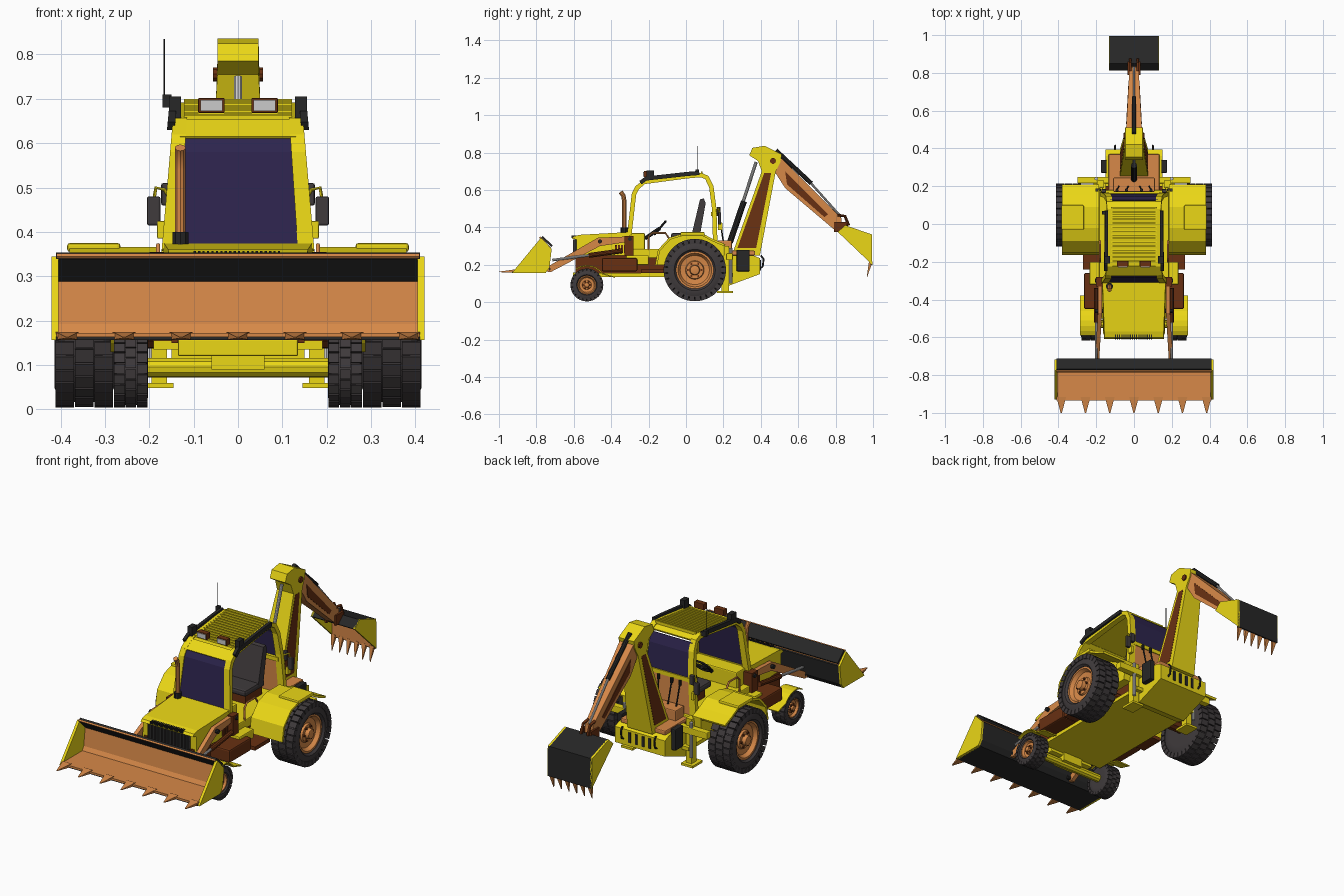
import bpy, bmesh
from math import sin, cos, pi, radians
from mathutils import Vector

if "Cube" in bpy.data.objects:
    bpy.data.objects.remove(bpy.data.objects["Cube"])

COL = dict(yellow=(.83, .68, .008), orange=(.68, .25, .065), brown=(.14, .03, .006), dark=(.02, .02, .02),
           tyre=(.05, .043, .045), glass=(.026, .018, .075), grey=(.6, .6, .62))
MATS = {}
for n, c in COL.items():
    MATS[n] = bpy.data.materials.new(n)
    MATS[n].diffuse_color = (*c, 1)
smooth_list = []


def mesh(name, parts, mat, mirror=False, smooth=False):
    """Each part is a list of rings with equal point counts, skinned and capped."""
    bm = bmesh.new()
    for rings in parts:
        vs = [[bm.verts.new(p) for p in r] for r in rings]
        n = len(vs[0])
        for a, b in zip(vs, vs[1:]):
            for i in range(n):
                bm.faces.new((a[i], a[(i + 1) % n], b[(i + 1) % n], b[i]))
        bm.faces.new(vs[0])
        bm.faces.new(vs[-1])
    bmesh.ops.recalc_face_normals(bm, faces=bm.faces)
    me = bpy.data.meshes.new(name)
    bm.to_mesh(me)
    bm.free()
    me.materials.append(MATS[mat])
    ob = bpy.data.objects.new(name, me)
    bpy.context.collection.objects.link(ob)
    if mirror:
        ob.modifiers.new("mirror", 'MIRROR').use_mirror_merge = False
    if smooth:
        smooth_list.append(ob)
    return ob


def slab(pts, x0, x1, fx=lambda x, y, z: x):
    return [[(fx(x, y, z), y, z) for y, z in pts] for x in (x0, x1)]


def prism(name, pts, x0, x1, mat, mirror=False, fx=lambda x, y, z: x):
    return mesh(name, [slab(pts, x0, x1, fx)], mat, mirror)


def block(x0, x1, y0, y1, z0, z1):
    return slab([(y0, z0), (y1, z0), (y1, z1), (y0, z1)], x0, x1)


def box(name, x0, x1, y0, y1, z0, z1, mat, mirror=False, bevel=0):
    ob = mesh(name, [block(x0, x1, y0, y1, z0, z1)], mat, mirror)
    if bevel:
        m = ob.modifiers.new("bevel", 'BEVEL')
        m.width, m.segments = bevel, 2
    return ob


def ribbon(path, t):
    p = [Vector(q) for q in path]
    off = []
    for i in range(len(p)):
        d = (p[min(i + 1, len(p) - 1)] - p[max(i - 1, 0)]).normalized()
        off.append(p[i] + t * Vector((-d.y, d.x)))
    return [tuple(v) for v in p + off[::-1]]


def tube(name, path, r, mat, mirror=False, n=10):
    p = [Vector(q) for q in path]
    rings = []
    axis = (p[-1] - p[0]).normalized()
    ref = Vector((0, .1, 1)) if abs(axis.x) > .7 else Vector((1, 0, 0))
    for i, c in enumerate(p):
        d = (p[min(i + 1, len(p) - 1)] - p[max(i - 1, 0)]).normalized()
        u = d.cross(ref).normalized()
        v = d.cross(u)
        rings.append([c + r * (u * cos(2 * pi * k / n) + v * sin(2 * pi * k / n)) for k in range(n)])
    return mesh(name, [rings], mat, mirror, True)


def lathe(name, prof, cy, cz, mat, n=40):
    return mesh(name, [[[(x, cy + r * cos(2 * pi * k / n), cz + r * sin(2 * pi * k / n)) for k in range(n)]
                        for x, r in prof]], mat, True, True)


def wheel(name, cy, cz, R, rim, x0, x1, lugs):
    w, t = x1 - x0, R * .93
    lathe(name + "_tyre", [(x0, rim), (x0, t * .8), (x0 + w * .06, t * .93), (x0 + w * .2, t), (x1 - w * .2, t),
                           (x1 - w * .06, t * .93), (x1, t * .8), (x1, rim * 1.1), (x1 - w * .08, rim),
                           (x1 - w * .3, rim)], cy, cz, 'tyre')
    lathe(name + "_rim", [(x1 - w * .35, rim), (x1 - w * .1, rim), (x1 - w * .1, rim * .9), (x1 - w * .25, rim * .78),
                          (x1 - w * .28, rim * .5), (x1 - w * .2, rim * .46), (x1 - w * .2, rim * .28),
                          (x1 - w * .04, rim * .24), (x1 - w * .02, rim * .14)], cy, cz, 'orange')
    parts = []
    for k in range(lugs):
        for j in range(3):
            a = 2 * pi * (k + .5 * (j % 2)) / lugs
            h = pi / lugs * .86
            xa, xb = x0 + w * (j / 3 + .01), x0 + w * ((j + 1) / 3 - .01)
            prof = [(r, a + s) for r, s in ((t * .9, -h), (R, -h), (R, h), (t * .9, h))]
            parts.append([[(x, cy + r * cos(b), cz + r * sin(b)) for r, b in prof] for x in (xa, xb)])
    mesh(name + "_tread", parts, 'tyre', True)
    mesh(name + "_bolts", [[[(x, cy + rim * .37 * cos(b) + .006 * cos(q * pi / 3),
                              cz + rim * .37 * sin(b) + .006 * sin(q * pi / 3)) for q in range(6)]
                            for x in (x1 - w * .25, x1 - w * .14)] for b in [k * pi / 3 for k in range(6)]], 'brown', True)


# wheels, axles and fenders
wheel("rear_wheel", .047, .172, .167, .10, .28, .413, 30)
wheel("front_wheel", -.53, .092, .088, .05, .203, .28, 22)
tube("front_axle", [(-.21, -.53, .094), (.21, -.53, .094)], .022, 'yellow')
tube("rear_axle", [(-.3, .047, .172), (.3, .047, .172)], .035, 'brown')
fp = [(-.165, .2), (-.15, .28), (-.09, .345), (-.02, .366), (.09, .366), (.15, .335), (.21, .31)]
prism("rear_fender", ribbon(fp, -.012), .2, .38, 'yellow', True)
prism("rear_fender_wall", fp + [(.2, .2)], .185, .235, 'yellow', True)
box("fender_top", .265, .385, -.03, .1, .355, .375, 'yellow', True, .006)
arc = [(-.53 + .1 * cos(radians(a)), .092 + .1 * sin(radians(a))) for a in range(125, 20, -15)] + [(-.38, .13)]
prism("front_fender", ribbon(arc, .006), .205, .287, 'yellow', True)

# chassis
box("belly_plate", -.19, .19, -.5, .25, .135, .155, 'yellow')
box("chassis", -.15, .15, -.59, .2, .15, .26, 'brown')
box("front_bumper", -.135, .135, -.605, -.5, .12, .16, 'yellow', bevel=.004)
box("front_axle_mount", -.06, .06, -.57, -.49, .09, .15, 'yellow')
box("side_tank", .14, .265, -.45, -.26, .165, .235, 'brown', True, .008)
box("side_box", .14, .235, -.32, -.2, .2, .25, 'yellow', True, .005)
box("step", .15, .27, -.24, -.11, .155, .175, 'brown', True)
box("cab_tub", -.185, .185, -.32, .18, .235, .285, 'yellow', bevel=.006)

# hood, tapered towards the front
hood_fx = lambda x, y, z: x * (1 + .25 * (y + .3)) * (1 - .6 * max(0, z - .3))
prism("hood", [(-.585, .25), (-.585, .335), (-.61, .34), (-.60, .352), (-.57, .36), (-.3, .375), (-.3, .25)],
      -.175, .175, 'yellow', fx=hood_fx)
box("grille", -.125, .125, -.597, -.58, .255, .335, 'dark')
mesh("grille_bars", [block(-.12 + i * .02, -.115 + i * .02, -.604, -.59, .26, .335) for i in range(13)], 'tyre')
mesh("nose_vents", [block(-.1 + i * .01, -.095 + i * .01, -.611, -.585, .343, .357) for i in range(20)], 'dark')
prism("hood_side_vent", [(-.565, .265), (-.43, .265), (-.46, .3), (-.565, .308)], .15, .172, 'dark', True, hood_fx)
mesh("hood_louvres", [block(.16, .177, -.38 + i * .016, -.37 + i * .016, .262, .305) for i in range(5)], 'brown', True)
tube("exhaust", [(-.13, -.33, .38), (-.13, -.33, .54), (-.13, -.335, .57), (-.13, -.35, .59)], .012, 'orange')
tube("exhaust_base", [(-.13, -.33, .35), (-.13, -.33, .40)], .019, 'dark')

# cab frame leaning inwards with height
lean = lambda x, y, z: x * (1 - .5 * (z - .36))
cab = [(-.315, .36), (-.29, .58), (-.27, .62), (-.225, .655), (0, .685), (.08, .692), (.12, .675), (.147, .62),
       (.163, .5), (.17, .26)]
prism("cab_frame", ribbon(cab, -.024), .135, .172, 'yellow', True, lean)
prism("roof_rail", ribbon([(-.25, .648), (-.215, .672), (0, .696), (.07, .702)], -.022), .165, .185, 'dark', True, lean)
prism("windshield", ribbon([(-.312, .36), (-.285, .58), (-.266, .62)], -.008), -.14, .14, 'glass', fx=lean)
prism("windshield_header", ribbon([(-.274, .615), (-.225, .654)], -.02), -.15, .15, 'yellow', fx=lean)
box("dashboard", -.15, .15, -.305, -.22, .28, .37, 'yellow', bevel=.006)
prism("rear_window", ribbon([(.128, .66), (.147, .61), (.16, .47)], -.008), -.15, .15, 'glass', fx=lean)
prism("rear_panel", [(.15, .27), (.165, .27), (.16, .47), (.145, .47)], -.15, .15, 'orange', fx=lean)
box("rear_crossbar", -.145, .145, .135, .165, .46, .482, 'yellow')
prism("roof", ribbon([(-.225, .65), (0, .68), (.08, .687), (.12, .67)], -.01), -.15, .15, 'yellow', fx=lean)
mesh("roof_slats", [block(-.122, .122, y, y + .009, .672 + .13 * y, .689 + .13 * y)
                    for y in [-.2 + .02 * i for i in range(15)]], 'yellow')

# lights, mirrors, beacon and antenna
box("roof_light", .03, .09, -.225, -.195, .668, .702, 'brown', True, .003)
box("roof_light_lens", .035, .085, -.229, -.22, .673, .697, 'grey', True)
box("roof_corner_bracket", .128, .155, -.21, -.17, .655, .705, 'dark', True)
box("antenna_base", -.17, -.15, .05, .07, .68, .71, 'dark')
tube("antenna", [(-.166, .06, .7), (-.166, .06, .835)], .002, 'dark', n=6)
tube("mirror_arm", [(.15, .16, .47), (.165, .165, .495), (.185, .175, .5), (.19, .18, .47)], .004, 'yellow', True)
box("outer_mirror", .175, .205, .172, .188, .415, .48, 'tyre', True, .004)
box("inner_mirror", .148, .173, .165, .185, .46, .51, 'tyre', True, .004)
box("rear_lamp", .165, .182, .17, .195, .385, .425, 'yellow', True, .003)

# seat and controls
box("seat_base", -.08, .08, -.05, .09, .28, .34, 'brown')
box("seat_cushion", -.1, .1, -.08, .09, .335, .37, 'tyre', bevel=.012)
prism("seat_back", [(.03, .36), (.075, .36), (.105, .53), (.095, .555), (.075, .55)], -.1, .1, 'tyre')
tube("steering_column", [(0, -.22, .34), (0, -.14, .395)], .01, 'dark')
bpy.ops.mesh.primitive_torus_add(location=(0, -.138, .398), rotation=(radians(50), 0, 0), major_radius=.045,
                                 minor_radius=.006, major_segments=28, minor_segments=8)
sw = bpy.context.object
sw.name = "steering_wheel"
sw.data.materials.append(MATS['dark'])
mesh("wheel_spoke", [block(-.042, .042, -.143, -.133, .394, .402)], 'dark')
tube("grab_rail", [(.18, -.2, .27), (.18, -.2, .35), (.18, -.18, .37), (.18, -.11, .37), (.18, -.09, .34)], .005, 'orange', True)
for i, x in enumerate((.03, .08)):
    tube("rear_lever_%d" % i, [(x, .2, .32), (x + .01, .18, .45)], .004, 'dark', True)
    tube("lever_knob_%d" % i, [(x + .01, .18, .44), (x + .01, .179, .465)], .008, 'dark', True)

# front loader bucket, arms and rams
bp = [(-.93, .157), (-.75, .157), (-.73, .185), (-.718, .285), (-.775, .345)]
prism("loader_bucket_shell", ribbon(bp, .008), -.41, .41, 'dark')
prism("loader_bucket_lining", ribbon([(y - .004, z + .006) for y, z in bp], .009), -.409, .409, 'orange')
prism("loader_bucket_side", bp, .405, .42, 'yellow', True)
prism("loader_bucket_lip", ribbon([(-.775, .345), (-.72, .295)], .012), -.41, .41, 'dark')


def teeth(name, base, tip, w, x, count, step):
    (y, z), (dy, dz) = base, tip
    n = (Vector((dy - y, dz - z)).normalized()) * .009
    ring = lambda h, cy, cz, t: [(x - h, cy - n.y * t, cz + n.x * t), (x + h, cy - n.y * t, cz + n.x * t),
                                 (x + h, cy + n.y * t, cz - n.x * t), (x - h, cy + n.y * t, cz - n.x * t)]
    ob = mesh(name, [[ring(w, y, z, 1), ring(w * .12, dy, dz, .15)]], 'orange')
    m = ob.modifiers.new("array", 'ARRAY')
    m.use_relative_offset, m.use_constant_offset = False, True
    m.count, m.constant_offset_displace = count, (step, 0, 0)


teeth("loader_teeth", (-.915, .166), (-1, .162), .026, -.385, 7, .1283)
splay = lambda x, y, z: x + .06 * max(0, -.45 - y)
prism("loader_arm", [(-.75, .165), (-.725, .16), (-.46, .3), (-.29, .325), (-.285, .352), (-.47, .345), (-.74, .19)],
      .168, .19, 'orange', True, splay)
box("loader_arm_mount", .15, .2, -.33, -.28, .25, .355, 'brown', True)
tube("loader_ram", [(.2, -.34, .275), (.2, -.52, .25)], .013, 'brown', True)
tube("loader_ram_rod", [(.2, -.5, .253), (.2, -.715, .225)], .007, 'grey', True)
for y, z in ((-.735, .178), (-.46, .325), (-.3, .338)):
    tube("loader_pin", [(.165, y, z), (.207, y, z)], .011, 'dark', True)

# rear frame and stabilizers
prism("rear_frame", [(.17, .1), (.22, .085), (.395, .15), (.395, .235), (.36, .25), (.17, .25)], -.15, .15, 'yellow')
box("rear_beam", -.3, .3, .215, .25, .225, .262, 'yellow', bevel=.004)
box("swing_pedestal", -.135, .135, .17, .37, .25, .275, 'orange', bevel=.006)
box("control_stand", -.11, .11, .17, .245, .27, .33, 'orange', bevel=.005)
box("rear_block", .145, .175, .27, .34, .165, .28, 'dark', True, .005)
box("stabilizer_leg", .16, .195, .19, .23, .06, .3, 'yellow', True)
box("stabilizer_foot", .145, .215, .165, .25, .048, .06, 'yellow', True)
tube("stabilizer_ram", [(.2, .24, .1), (.2, .24, .29)], .009, 'grey', True)
mesh("rear_slots", [block(x - .007, x + .007, .37, .4, .17, .225) for x in (-.06, -.02, .02, .06)], 'dark')
tube("tow_hook", [(.1, .39, .18), (.1, .41, .19), (.1, .415, .23), (.1, .4, .25)], .005, 'dark', True)

# backhoe boom, stick and rams
taper = lambda x, y, z: x * (1 - .75 * (min(z, .76) - .25))
prism("boom", [(.245, .25), (.395, .25), (.48, .70), (.505, .75), (.512, .79), (.42, .836), (.355, .825), (.338, .785),
               (.385, .755), (.405, .70)], -.075, .075, 'yellow', fx=taper)
prism("boom_side_panel", [(.275, .29), (.375, .29), (.455, .69), (.418, .69)], .07, .0765, 'brown', True, taper)
tube("boom_ram", [(0, .235, .32), (0, .31, .54)], .016, 'dark')
tube("boom_ram_rod", [(0, .3, .52), (0, .375, .75)], .009, 'grey')
slim = lambda x, y, z: x * (1 - 1.3 * max(0, y - .5))
prism("stick", [(.43, .765), (.485, .79), (.52, .76), (.83, .45), (.835, .405), (.79, .39), (.53, .61), (.46, .72)],
      -.042, .042, 'orange', fx=slim)
prism("stick_side_panel", [(.53, .70), (.76, .47), (.74, .455), (.54, .63)], .04, .0435, 'brown', True, slim)
tube("stick_ram", [(0, .48, .812), (0, .67, .635)], .012, 'dark')
tube("stick_ram_rod", [(0, .66, .645), (0, .83, .455)], .006, 'grey')
tube("boom_pin", [(-.056, .465, .755), (.056, .465, .755)], .016, 'brown')
tube("bucket_link", [(.02, .81, .465), (.02, .85, .46), (.02, .87, .41)], .008, 'brown', True)
box("bucket_bracket", .022, .034, .79, .86, .375, .43, 'brown', True)

# backhoe bucket
sp = [(.812, .375), (.85, .412), (.994, .362), (.996, .2)]
prism("dig_bucket_shell", ribbon(sp, -.009), -.13, .13, 'dark')
prism("dig_bucket_lining", ribbon([(.826, .372), (.853, .4), (.983, .354), (.985, .205)], -.005), -.129, .129, 'orange')
prism("dig_bucket_side", sp, .122, .133, 'yellow', True)
teeth("dig_teeth", (.987, .215), (.968, .135), .013, -.115, 6, .046)

# soft shading on round parts
bpy.ops.object.select_all(action='DESELECT')
for ob in smooth_list + [sw]:
    ob.select_set(True)
bpy.context.view_layer.objects.active = sw
bpy.ops.object.shade_smooth_by_angle(angle=radians(35))

for m in bpy.data.materials:
    if m.users and not m.is_grease_pencil:
        m.use_nodes = True
        m.node_tree.nodes["Principled BSDF"].inputs["Base Color"].default_value = m.diffuse_color
